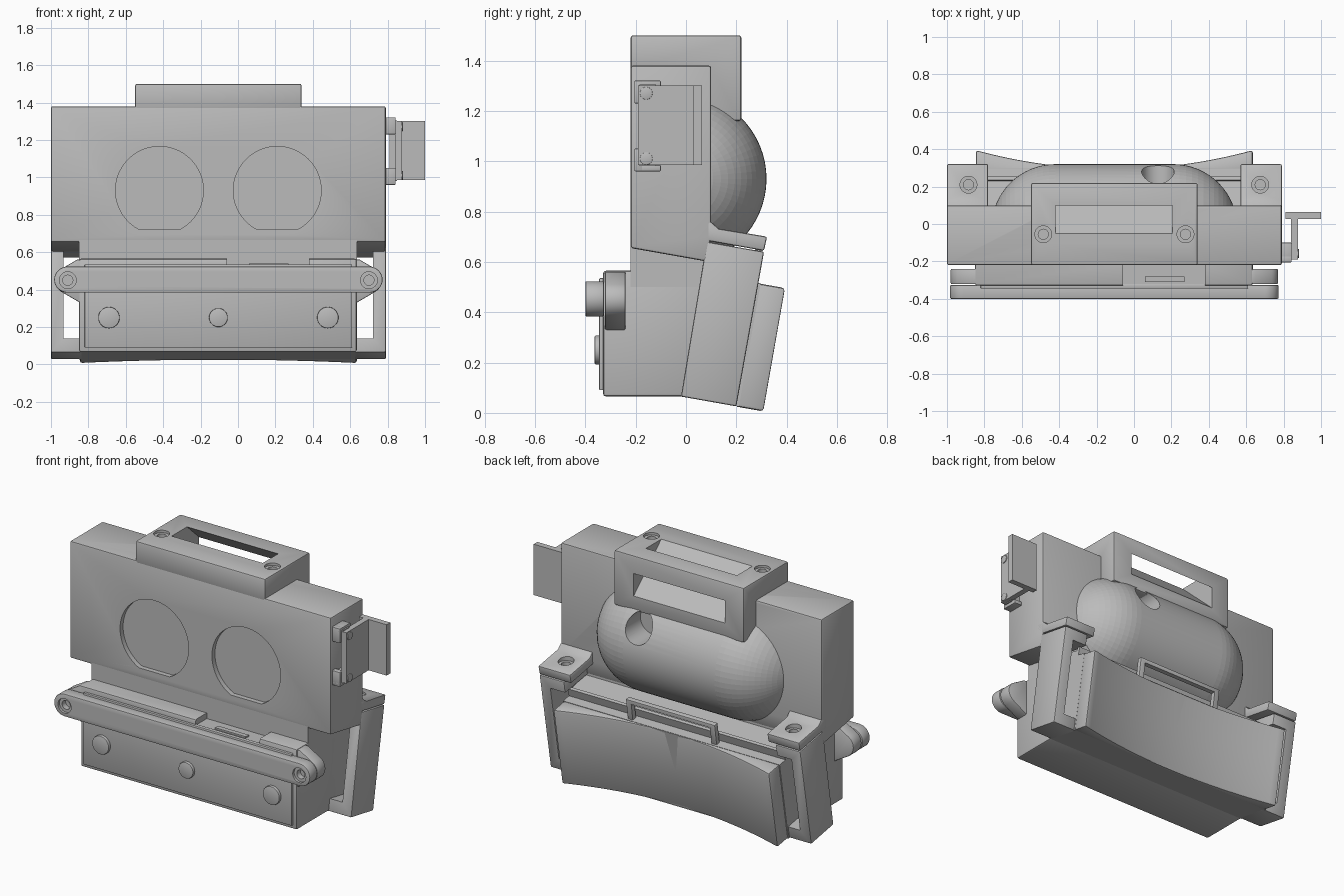
import bpy, bmesh, math
from mathutils import Matrix, Vector

if "Cube" in bpy.data.objects:
    bpy.data.objects.remove(bpy.data.objects["Cube"], do_unlink=True)

grey = bpy.data.materials.new("matte grey")
grey.use_nodes = True
COLOUR = (0.5, 0.5, 0.5, 1)
grey.diffuse_color = COLOUR
for node in grey.node_tree.nodes:
    if node.type == 'BSDF_PRINCIPLED':
        node.inputs["Base Color"].default_value = COLOUR

MID = -0.105            # centre of the symmetrical housing in x
TILT = 0.176            # slope of the leaning lower section


def mirror_x(x):
    return 2 * MID - x


def activate(ob):
    bpy.ops.object.select_all(action='DESELECT')
    ob.select_set(True)
    bpy.context.view_layer.objects.active = ob


def finish(name, bm, bevel=0.0):
    bmesh.ops.recalc_face_normals(bm, faces=bm.faces)
    mesh = bpy.data.meshes.new(name)
    bm.to_mesh(mesh)
    bm.free()
    mesh.materials.append(grey)
    ob = bpy.data.objects.new(name, mesh)
    bpy.context.collection.objects.link(ob)
    activate(ob)
    if bevel:
        mod = ob.modifiers.new("edge", 'BEVEL')
        mod.width, mod.segments, mod.limit_method = bevel, 2, 'ANGLE'
        mod.angle_limit = math.radians(40)
        bpy.ops.object.modifier_apply(modifier=mod.name)
    bpy.ops.object.shade_smooth_by_angle(angle=math.radians(35))
    return ob


def prism(name, pts, axis, a, b, bevel=0.0):
    """Extrude an outline along one axis from a to b."""
    place = {'x': lambda p, t: (t, p[0], p[1]),
             'y': lambda p, t: (p[0], t, p[1]),
             'z': lambda p, t: (p[0], p[1], t)}[axis]
    bm = bmesh.new()
    low = [bm.verts.new(place(p, a)) for p in pts]
    high = [bm.verts.new(place(p, b)) for p in pts]
    bm.faces.new(low)
    bm.faces.new(high)
    for i in range(len(pts)):
        j = (i + 1) % len(pts)
        bm.faces.new((low[i], low[j], high[j], high[i]))
    return finish(name, bm, bevel)


def box(name, x, y, z, bevel=0.0):
    return prism(name, [(x[0], y[0]), (x[1], y[0]), (x[1], y[1]), (x[0], y[1])], 'z', *z, bevel)


def disc(name, centre, r, axis, a, b, bevel=0.0, n=48):
    ring = [(centre[0] + r * math.cos(2 * math.pi * i / n),
             centre[1] + r * math.sin(2 * math.pi * i / n)) for i in range(n)]
    return prism(name, ring, axis, a, b, bevel)


def cut(ob, cutter):
    cutter.hide_render = True
    activate(ob)
    mod = ob.modifiers.new("cut", 'BOOLEAN')
    mod.operation, mod.solver, mod.object = 'DIFFERENCE', 'EXACT', cutter
    bpy.ops.object.modifier_apply(modifier=mod.name)
    bpy.data.objects.remove(cutter, do_unlink=True)
    bpy.ops.object.shade_smooth_by_angle(angle=math.radians(35))


def screw_hole(ob, centre, axis, surface, depth):
    """Countersunk ring: wide shallow step, then a narrow bore."""
    sign = 1 if depth > 0 else -1
    cut(ob, disc("cutter", centre, 0.045, axis, surface + 0.05 * sign, surface - 0.015 * sign))
    cut(ob, disc("cutter", centre, 0.027, axis, surface + 0.05 * sign, surface - depth))


# Main housing with sloped underside and two round recesses
body = prism("main_housing", [(-0.22, 0.655), (0.08, 0.602), (0.1, 0.7), (0.1, 1.38), (-0.22, 1.38)],
             'x', -1.0, 0.79, 0.01)
for x in (-0.42, 0.21):
    cut(body, disc("cutter", (x, 0.93), 0.235, 'y', -0.3, -0.19, n=64))
box("housing_skirt", (-0.85, 0.635), (-0.22, 0.08), (0.5, 0.72))

# Rounded bulge on the back with a bore
bm = bmesh.new()
for x in (-0.42, 0.21):
    bmesh.ops.create_uvsphere(bm, u_segments=64, v_segments=32, radius=0.343,
                              matrix=Matrix.Translation((x, -0.023, 0.93)) @ Matrix.Rotation(math.pi / 2, 4, 'Y'))
hull = bmesh.ops.convex_hull(bm, input=bm.verts)
inner = {g for g in hull["geom_interior"] + hull["geom_unused"] if isinstance(g, bmesh.types.BMVert)}
bmesh.ops.delete(bm, geom=list(inner), context='VERTS')
bmesh.ops.bisect_plane(bm, geom=bm.verts[:] + bm.edges[:] + bm.faces[:], plane_co=Vector((0, 0.04, 0)),
                       plane_no=Vector((0, 1, 0)), clear_inner=True)
bmesh.ops.holes_fill(bm, edges=[e for e in bm.edges if e.is_boundary], sides=0)
bulge = finish("back_bulge", bm)
cut(bulge, disc("cutter", (0.128, 1.09), 0.087, 'y', 0.14, 0.5))

# Top handle block with a slanted channel from top to back
handle = prism("top_handle", [(-0.22, 1.36), (0.09, 1.36), (0.09, 1.16), (0.22, 1.16), (0.22, 1.5), (-0.22, 1.5)],
               'x', -0.55, 0.34, 0.01)
channel = [(-0.11, 1.555), (0.04, 1.555), (0.34, 1.28), (0.34, 1.14)]
for part in (handle, body):
    cut(part, prism("cutter", channel, 'x', -0.42, 0.205))
for x in (-0.485, 0.275):
    screw_hole(handle, (x, -0.055), 'z', 1.5, 0.08)

# Lower front box with a top notch and a rebate panel
lower = box("lower_box", (-0.85, 0.635), (-0.33, 0.06), (0.065, 0.565), 0.012)
cut(lower, box("cutter", (-0.06, 0.38), (-0.4, -0.22), (0.53, 0.6)))
box("notch_tab", (0.06, 0.27), (-0.31, -0.28), (0.52, 0.54))
box("front_panel", (-0.82, 0.61), (-0.345, -0.32), (0.09, 0.535), 0.004)
for x, r in ((-0.69, 0.057), (MID, 0.05), (0.48, 0.057)):
    disc("panel_button", (x, 0.25), r, 'y', -0.363, -0.33, 0.004)

# Leaning core between the legs
prism("leaning_core", [(-0.02, 0.065), (0.21, 0.025), (0.297, 0.515), (0.24, 0.525), (0.255, 0.575),
                       (0.235, 0.58), (0.23, 0.56), (0.06, 0.6)], 'x', -0.85, 0.635)

# Concave back pad, leaning with the core
bm = bmesh.new()
STEPS, HALF = 32, 0.74
outline = [(MID - HALF, 0.2), (MID + HALF, 0.2)]
for i in range(STEPS + 1):
    u = 1 - 2 * i / STEPS
    outline.append((MID + HALF * u, 0.31 - 0.1 * (1 - u * u)))
base = [bm.verts.new((x, y, 0.06 - TILT * y)) for x, y in outline]
grown = bmesh.ops.extrude_face_region(bm, geom=[bm.faces.new(base)])["geom"]
bmesh.ops.translate(bm, verts=[v for v in grown if isinstance(v, bmesh.types.BMVert)],
                    vec=(0, 0.49 * TILT, 0.49))
finish("curved_back_pad", bm, 0.012)

# Staple-shaped clip above the pad
clip = prism("clip_frame", [(0.25, 0.49), (0.275, 0.65), (0.305, 0.645), (0.28, 0.485)], 'x', -0.41, 0.2, 0.004)
cut(clip, box("cutter", (-0.375, 0.165), (0.1, 0.5), (0.3, 0.62)))

# Side legs, shoulder flanges and hinge ears, mirrored about the housing centre
LEG = [(-0.02, 0.065), (0.2, 0.026), (0.31, 0.64), (0.082, 0.68)]
WINDOW = [(-0.3, 0.19), (0.5, 0.05), (0.5, 0.54), (-0.3, 0.66)]
FLANGE = [(0.05, 0.69), (0.31, 0.644), (0.322, 0.7), (0.13, 0.732), (0.1, 0.76), (0.05, 0.76)]
for side, flip in (("left", lambda x: x), ("right", mirror_x)):
    leg = prism(side + "_leg", LEG, 'x', flip(0.62), flip(0.79), 0.008)
    cut(leg, prism("cutter", WINDOW, 'x', flip(0.5), flip(0.722)))
    flange = prism(side + "_shoulder_flange", FLANGE, 'x', flip(0.57), flip(0.79), 0.008)
    screw_hole(flange, (flip(0.675), 0.21), 'z', 0.715, 0.05)
    ear = [(0.6, 0.33), (0.635, 0.33), (0.735, 0.388)]
    ear += [(0.7 + 0.07 * math.cos(a), 0.45 + 0.07 * math.sin(a))
            for a in (math.radians(d) for d in range(-50, 61, 10))]
    ear += [(0.65, 0.56), (0.6, 0.56)]
    prism(side + "_hinge_ear", [(flip(x), z) for x, z in ear], 'y', -0.322, -0.24, 0.006)

# Front latch bar with round ends
bar = []
for cx, start in ((0.7, -90), (mirror_x(0.7), 90)):
    for k in range(17):
        a = math.radians(start + k * 180 / 16)
        bar.append((cx + 0.073 * math.cos(a), 0.453 + 0.07 * math.sin(a)))
latch = prism("latch_bar", bar, 'y', -0.4, -0.326, 0.006)
for x in (0.7, mirror_x(0.7)):
    screw_hole(latch, (x, 0.45), 'y', -0.4, -0.05)

# Side bracket: two corner tabs, upright plate and outer wing
for z, lip in ((0.96, 0.96), (1.23, 1.295)):
    box("bracket_tab", (0.78, 0.842), (-0.205, -0.17), (z, z + 0.09), 0.004)
    box("bracket_lip", (0.78, 0.842), (-0.205, -0.1), (lip, lip + 0.025), 0.004)
    box("bracket_spacer", (0.78, 0.85), (-0.185, -0.12), (z + 0.02, z + 0.075))
box("bracket_plate", (0.84, 0.876), (-0.19, 0.06), (0.985, 1.3))
box("bracket_wing", (0.81, 1.0), (0.028, 0.064), (0.985, 1.3))
for z in (1.01, 1.27):
    disc("bracket_screw", (-0.158, z), 0.025, 'x', 0.87, 0.881, 0.002, 24)
